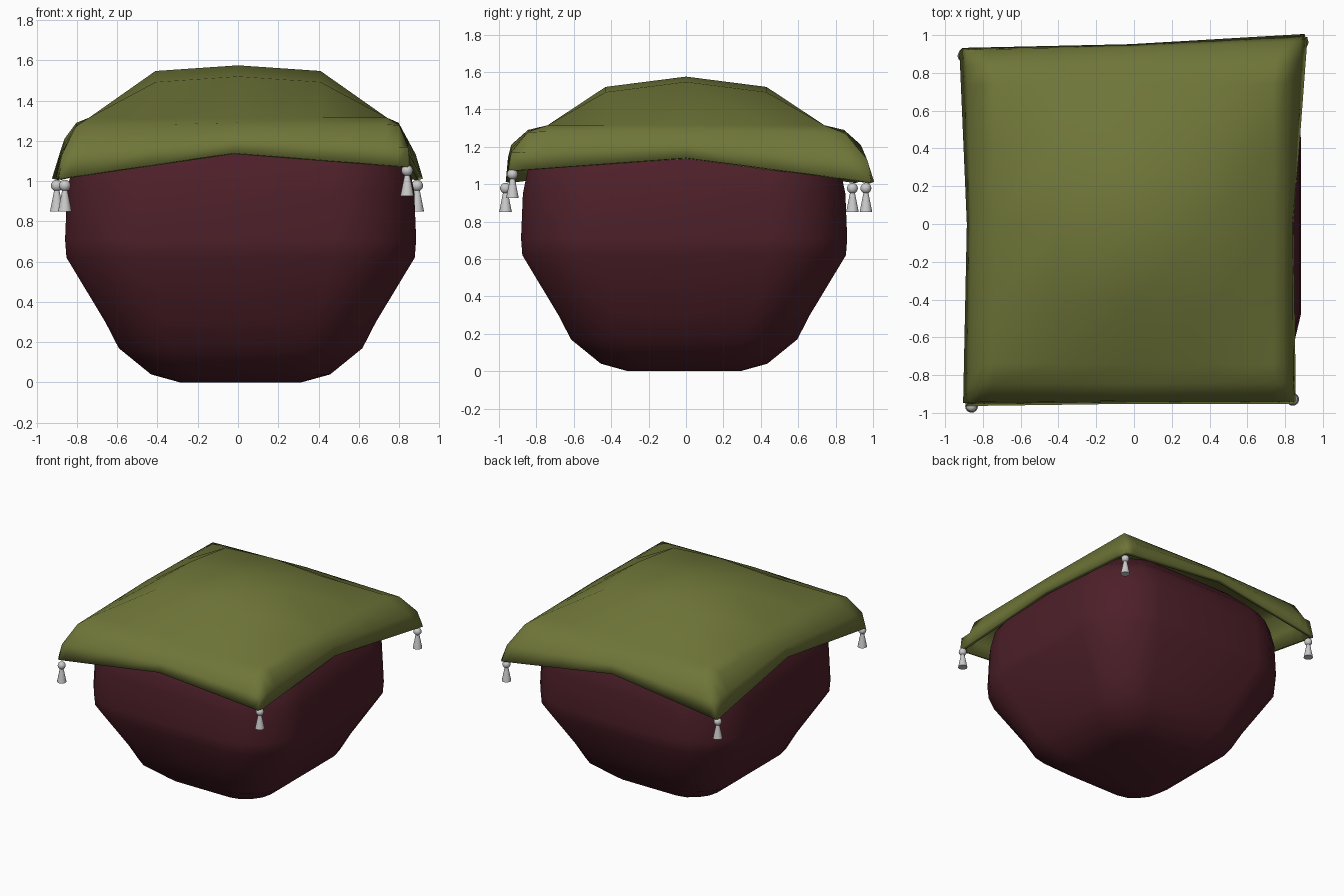
import bpy, bmesh, math

if "Cube" in bpy.data.objects:
    bpy.data.objects.remove(bpy.data.objects["Cube"])


def material(name, rgb):
    m = bpy.data.materials.new(name)
    m.diffuse_color = (*rgb, 1)
    m.use_nodes = True
    m.node_tree.nodes["Principled BSDF"].inputs["Base Color"].default_value = m.diffuse_color
    return m


def make_object(name, bm, mat=None, angle=60, closed=True):
    if closed:
        bmesh.ops.recalc_face_normals(bm, faces=bm.faces)
    me = bpy.data.meshes.new(name)
    bm.to_mesh(me)
    bm.free()
    ob = bpy.data.objects.new(name, me)
    bpy.context.collection.objects.link(ob)
    if mat:
        me.materials.append(mat)
    bpy.ops.object.select_all(action='DESELECT')
    ob.select_set(True)
    bpy.context.view_layer.objects.active = ob
    bpy.ops.object.shade_smooth_by_angle(angle=math.radians(angle))
    return ob


red = material("dark_red_fabric", (0.075, 0.014, 0.022))
olive = material("olive_cloth", (0.16, 0.18, 0.04))

# pouf body: rounded-square section lofted through (height, half width)
profile = [(0, .30), (.04, .445), (.17, .605), (.30, .672), (.62, .865), (.71, .872),
           (.95, .862), (1.08, .835), (1.15, .79), (1.28, .66), (1.46, .36), (1.49, .2)]
quarter = [(1, 0), (1, .53), (.96, .70), (.85, .85), (.70, .96), (.53, 1)]
outline = []
for q in range(4):
    for x, y in quarter:
        for _ in range(q):
            x, y = -y, x
        outline.append((x, y))
bm = bmesh.new()
rings = [[bm.verts.new((.013 + x * r, -.01 + y * r, z)) for x, y in outline] for z, r in profile]
n = len(outline)
for a, b in zip(rings, rings[1:]):
    for i in range(n):
        bm.faces.new((a[i], a[(i + 1) % n], b[(i + 1) % n], b[i]))
bm.faces.new(rings[0])
bm.faces.new(rings[-1])
make_object("pouf_body", bm, red)

# draped cloth: square grid whose outer rings fold down, corners hang lowest
X = [0, .41, .74, .80, .85, .865]
Y = [0, .43, .74, .845, .935, .952]
Z = [1.575, 1.53, 1.315, 1.29, 1.21, 1.14]
sag = [0, 0, 0, .15, .6, 1]
corners = {(-1, -1): (-.02, -.012, -.13), (1, -1): (.012, .0, -.07),
           (-1, 1): (-.04, -.02, -.13), (1, 1): (.075, .055, -.13)}


def cloth_point(i, j):
    a, b = abs(i), abs(j)
    sx, sy = (1 if i > 0 else -1), (1 if j > 0 else -1)
    k = max(a, b)
    x, y, z = sx * X[a], sy * Y[b], Z[k]
    if k <= 1:
        return x, y, 1.575 - .028 * a - .055 * b
    x -= .02 * sag[k]
    w = sag[k] * X[a] * Y[b] / (X[k] * Y[k])
    dx, dy, dz = corners[sx, sy]
    x, y, z = x + dx * w, y + dy * w, z + dz * w
    if a == b == 5:
        x, y = x * .985, y * .985
    return x, y, z


bm = bmesh.new()
g = [[bm.verts.new(cloth_point(i, j)) for j in range(-5, 6)] for i in range(-5, 6)]
for i in range(10):
    for j in range(10):
        bm.faces.new((g[i][j], g[i + 1][j], g[i + 1][j + 1], g[i][j + 1]))
cloth = make_object("draped_cloth", bm, olive, closed=False)
solid = cloth.modifiers.new("thickness", 'SOLIDIFY')
solid.thickness = .028
solid.offset = -1

# tassels: bead with a flared skirt below each cloth corner
for name, pos in {"front_left": (-.86, -.965, .978), "front_right": (.84, -.928, 1.053),
                  "back_left": (-.90, .89, .978), "back_right": (.89, .962, .978)}.items():
    bm = bmesh.new()
    bmesh.ops.create_uvsphere(bm, u_segments=16, v_segments=10, radius=.029)
    skirt = bmesh.ops.create_cone(bm, cap_ends=True, segments=16, radius1=.034, radius2=.012, depth=.11)
    bmesh.ops.translate(bm, verts=skirt["verts"], vec=(0, 0, -.073))
    make_object("tassel_" + name, bm, angle=40).location = pos
